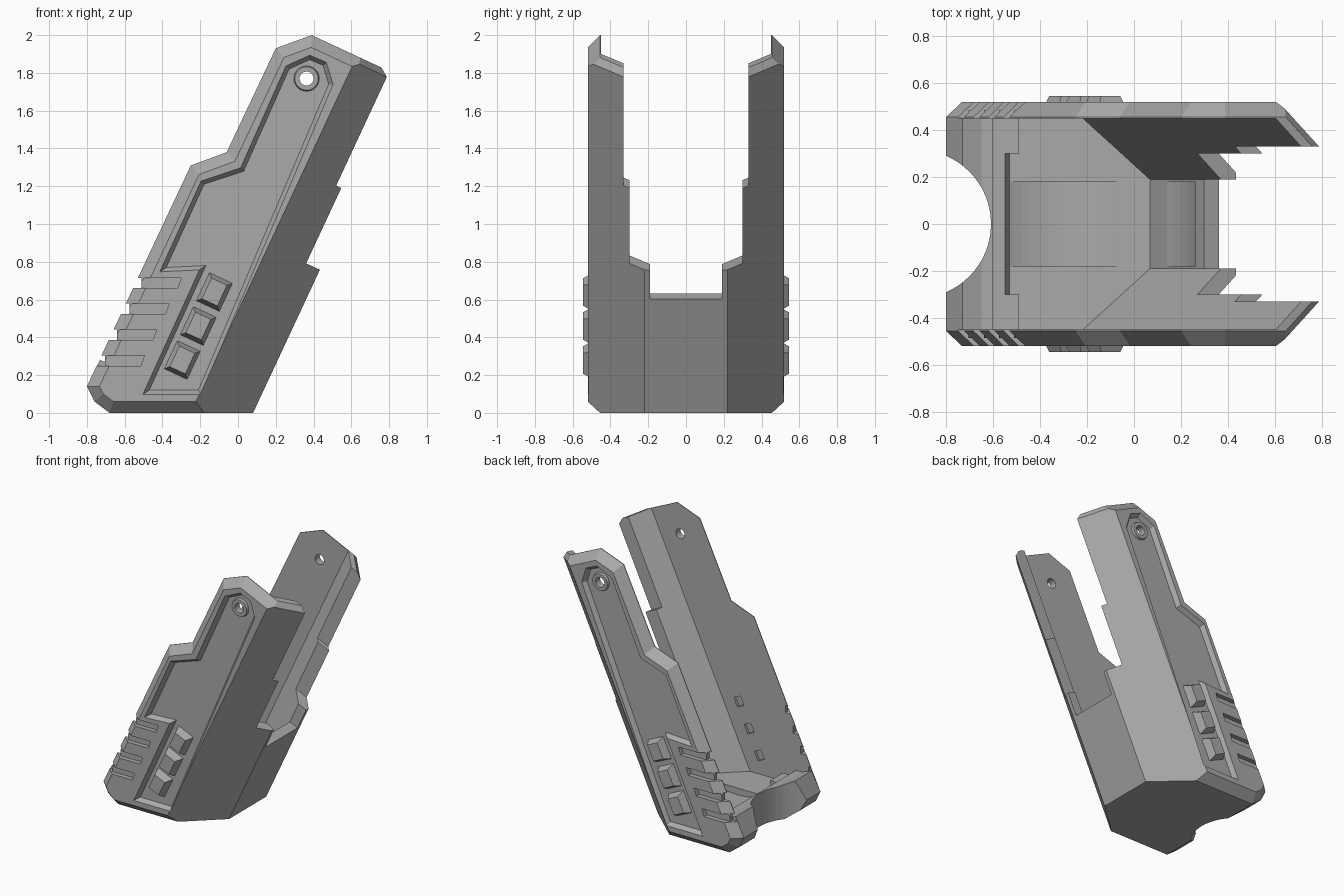
import bpy, bmesh, math
from mathutils import Vector

if "Cube" in bpy.data.objects:
    bpy.data.objects.remove(bpy.data.objects["Cube"])

grey = bpy.data.materials.new("matte_grey")
grey.use_nodes = True
COLOR = (0.4, 0.4, 0.4, 1)
grey.diffuse_color = COLOR
grey.node_tree.nodes["Principled BSDF"].inputs["Base Color"].default_value = COLOR

# The grip leans 25 degrees: u runs across it, t along it
LEAN = math.radians(25)
U = Vector((math.cos(LEAN), 0, -math.sin(LEAN)))
T = Vector((math.sin(LEAN), 0, math.cos(LEAN)))
Y = Vector((0, 1, 0))


def local(u, y, t):
    return U * u + Y * y + T * t


def finish(name, bm):
    bmesh.ops.recalc_face_normals(bm, faces=bm.faces)
    mesh = bpy.data.meshes.new(name)
    bm.to_mesh(mesh)
    bm.free()
    mesh.materials.append(grey)
    ob = bpy.data.objects.new(name, mesh)
    bpy.context.collection.objects.link(ob)
    return ob


def loft(loops):
    """Closed solid through loops of equal length."""
    bm = bmesh.new()
    rings = [[bm.verts.new(p) for p in loop] for loop in loops]
    for a, b in zip(rings, rings[1:]):
        for i in range(len(a)):
            j = (i + 1) % len(a)
            bm.faces.new((a[i], a[j], b[j], b[i]))
    bm.faces.new(rings[0][::-1])
    bm.faces.new(rings[-1])
    bmesh.ops.recalc_face_normals(bm, faces=bm.faces)
    return bm


def at_y(outline, y):
    return [Vector((x, y, z)) for x, z in outline]


def inset(outline, d):
    """Mitred inset of an xz outline (positive = inward)."""
    pts = [Vector(p) for p in outline]
    area = sum(a.x * b.y - a.y * b.x for a, b in zip(pts, pts[1:] + pts[:1]))
    s = 1 if area > 0 else -1
    out = []
    for i, p in enumerate(pts):
        e1 = (p - pts[i - 1]).normalized()
        e2 = (pts[(i + 1) % len(pts)] - p).normalized()
        n1, n2 = Vector((-e1.y, e1.x)) * s, Vector((-e2.y, e2.x)) * s
        out.append(tuple(p + (n1 + n2) * d / (1 + n1.dot(n2))))
    return out


def box(x0, x1, y0, y1, z0, z1):
    outline = [(x0, z0), (x1, z0), (x1, z1), (x0, z1)]
    return loft([at_y(outline, y0), at_y(outline, y1)])


def local_block(u0, u1, t0, t1, y0, y1, taper=0):
    def ring(y, k):
        return [local(u, y, t) for u, t in
                ((u0 + k, t0 + k), (u1 - k, t0 + k), (u1 - k, t1 - k), (u0 + k, t1 - k))]
    return loft([ring(y0, 0), ring(y1, taper)])


def circle(cx, cz, r, n):
    return [(cx + r * math.cos(math.tau * i / n), cz + r * math.sin(math.tau * i / n))
            for i in range(n)]


def cut(ob, bm):
    cutter = finish("cutter", bm)
    cutter.hide_render = True
    mod = ob.modifiers.new("cut", "BOOLEAN")
    mod.operation, mod.solver, mod.object = "DIFFERENCE", "EXACT", cutter
    bpy.context.view_layer.objects.active = ob
    bpy.ops.object.modifier_apply(modifier=mod.name)
    bpy.data.objects.remove(cutter)


# Outer block with bevelled rims on both sides
outline = [(-.68, 0), (.08, 0), (.902, 1.762), (.39, 2), (.2, 1.93),
           (-.06, 1.38), (-.25, 1.31), (-.8, .14), (-.76, .06)]
rim = inset(outline, .06)
bm = loft([at_y(rim, -.52), at_y(outline, -.455), at_y(outline, .455), at_y(rim, .52)])


# Slanted front corners, and their small bevel at the top
def slice_off(co, no):
    geom = bm.verts[:] + bm.edges[:] + bm.faces[:]
    bmesh.ops.bisect_plane(bm, geom=geom, plane_co=co, plane_no=no, clear_outer=True)
    bmesh.ops.holes_fill(bm, edges=[e for e in bm.edges if e.is_boundary])


for s in (-1, 1):
    normal = (U + Y * s).normalized()
    slice_off(local(-.2275, .52 * s, 0), normal)
    slice_off(local(-.2275, .52 * s, 1.945), (normal + T).normalized())
shell = finish("grip_shell", bm)

# Hollow inside, open at the back and top
section = [(-1.6, -.45), (-.2565, -.45), (.0025, -.19),
           (.0025, .19), (-.2565, .45), (-1.6, .45)]


def level(z):
    return [Vector(((u + math.sin(LEAN) * z) / math.cos(LEAN), y, z)) for u, y in section]


cut(shell, loft([level(.14), level(2.6)]))

# Stepped gap between the front edges
for half, start in ((.19, .70), (.3, .87), (.33, 1.31)):
    cut(shell, local_block(-.35, .3, start, 2.4, -half, half))

# Rounded trough in the floor
scoop = circle(-.295, .654, .565, 96)
cut(shell, loft([at_y(scoop, -.18), at_y(scoop, .18)]))

# Low lip at the back of the floor
lip_outline = [(-.8, .14), (-.73, .28), (-.65, .25), (-.6, .25), (-.6, .2),
               (-.55, .2), (-.53, .139)]
lip = finish("back_lip", loft([at_y(lip_outline, -.451), at_y(lip_outline, .451)]))
for s in (-1, 1):
    finish("left_lip_step" if s > 0 else "right_lip_step",
           box(-.56, -.49, *sorted((.3 * s, .451 * s)), .135, .2))

# Round bite out of the back edge
for part in (shell, lip):
    bite = [(-.925 + .316 * math.cos(a), .316 * math.sin(a))
            for a in (math.tau * i / 64 for i in range(64))]
    cut(part, loft([[Vector((x, y, z)) for x, y in bite] for z in (-.1, .6)]))

panel = [(-.38, .77), (-.18, 1.21), (.03, 1.28), (.27, 1.82), (.38, 1.87),
         (.45, 1.84), (.48, 1.74), (-.21, .12), (-.47, .12), (-.17, .78)]
FLOOR = .488
hole = circle(.363, 1.77, .037, 24)
for s in (-1, 1):
    side = "left" if s > 0 else "right"
    # Recessed side panel with sloping walls
    cut(shell, loft([at_y(panel, FLOOR * s), at_y(inset(panel, -.025), .525 * s)]))
    # Finger slots on the back edge
    for i in range(4):
        x, z = -.3 - .065 * i, .66 - .137 * i
        slot = [(-1, z), (x - .02, z), (x, z + .055), (-1, z + .055)]
        cut(shell, loft([at_y(slot, .485 * s), at_y(slot, .6 * s)]))
        edge = -.8 + (z - .14) * .47
        cut(shell, box(-1, edge + .045, *sorted((.4 * s, .6 * s)), z, z + .055))
    # Pivot ring and its hole
    ring = finish(side + "_pivot_ring", loft([at_y(circle(.363, 1.77, .07, 24), .48 * s),
                                              at_y(circle(.363, 1.77, .062, 24), .505 * s)]))
    for part in (shell, ring):
        cut(part, loft([at_y(hole, .4 * s), at_y(hole, .6 * s)]))
    # Three raised buttons with small sockets on the inside
    for i in range(3):
        c = Vector((-.125 - .085 * i, 0, .64 - .18 * i))
        u, t = c.dot(U), c.dot(T)
        finish(f"{side}_button_{i + 1}",
               local_block(u - .07, u + .07, t - .085, t + .085, .48 * s, .545 * s, .025))
        cut(shell, local_block(u - .03, u + .03, t - .035, t + .035, .44 * s, .47 * s))
